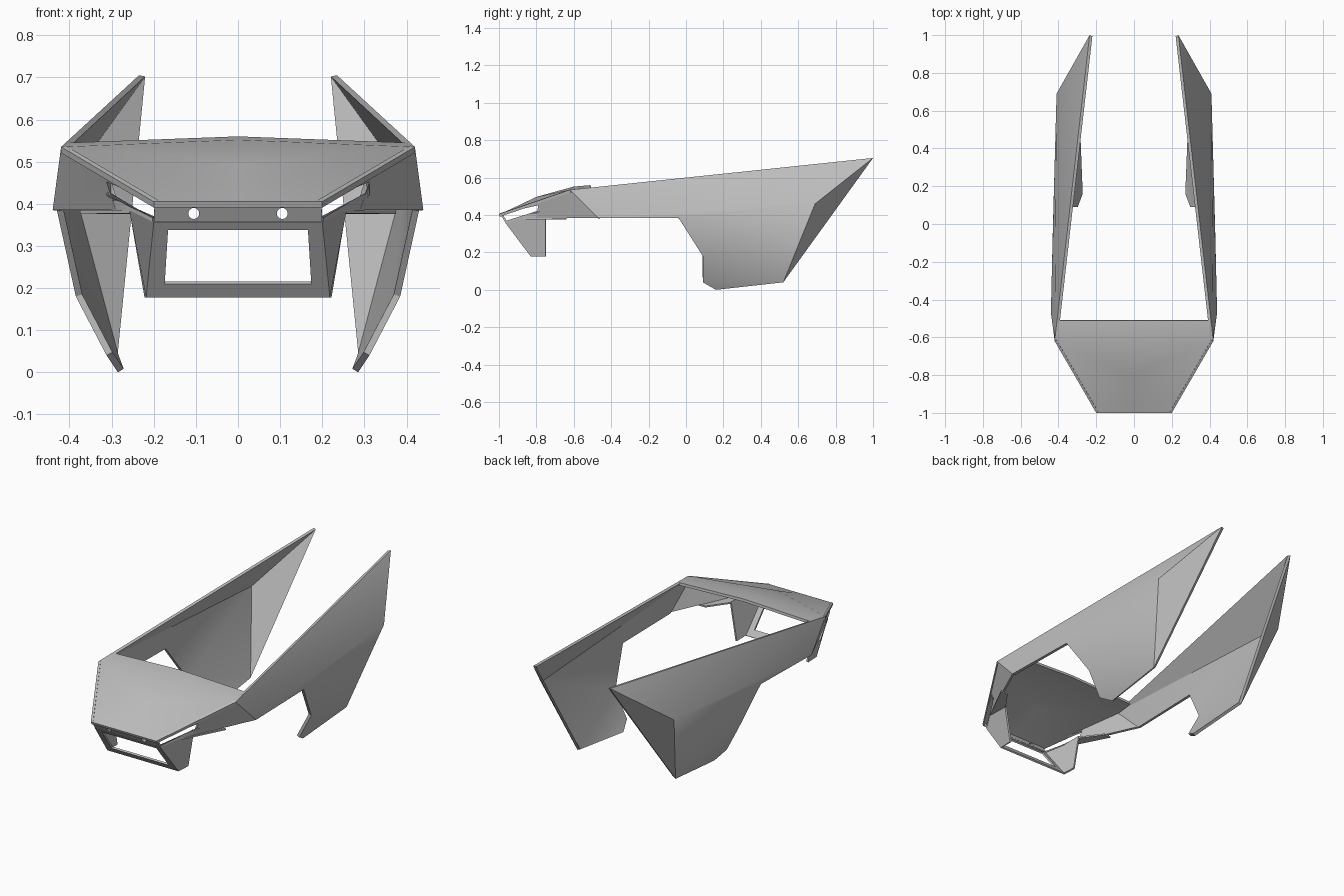
import bpy
import bmesh
from math import radians
from mathutils import Matrix

cube = bpy.data.objects.get("Cube")
if cube:
    bpy.data.objects.remove(cube, do_unlink=True)

# One plain grey for the whole fairing
grey = bpy.data.materials.new("plain_grey")
grey.use_nodes = True
colour = (0.52, 0.52, 0.52, 1)
grey.diffuse_color = colour
for node in grey.node_tree.nodes:
    if node.type == 'BSDF_PRINCIPLED':
        node.inputs["Base Color"].default_value = colour


def shell(name, points, faces, thickness, cutter=None):
    """Left half given as named points; mirrored and thickened inwards."""
    mesh = bpy.data.meshes.new(name)
    keys = list(points)
    mesh.from_pydata([points[k] for k in keys], [],
                     [[keys.index(k) for k in f.split()] for f in faces])
    mesh.materials.append(grey)
    obj = bpy.data.objects.new(name, mesh)
    bpy.context.collection.objects.link(obj)
    mirror = obj.modifiers.new("mirror", 'MIRROR')
    mirror.merge_threshold = 0.0005
    solid = obj.modifiers.new("thickness", 'SOLIDIFY')
    solid.thickness = thickness
    solid.offset = -1
    if cutter:
        cut = obj.modifiers.new("holes", 'BOOLEAN')
        cut.operation = 'DIFFERENCE'
        cut.solver = 'EXACT'
        cut.object = cutter
    bpy.ops.object.select_all(action='DESELECT')
    bpy.context.view_layer.objects.active = obj
    obj.select_set(True)
    bpy.ops.object.convert(target='MESH')
    bpy.ops.object.shade_smooth_by_angle(angle=radians(25))
    return obj


# Shared corners
nose = (0.20, -1.0, 0.405)
shoulder = (0.42, -0.62, 0.535)
belly = (0.44, -0.47, 0.385)
lip_rear = (0.29, -0.80, 0.385)
lip_front = (0.258, -0.87, 0.385)

# Hood
shell("hood", {
    "front": (0, -1.0, 0.405), "nose": nose, "peak": (0, -0.94, 0.43),
    "mid": (0, -0.8, 0.497), "crown": (0, -0.6, 0.552),
    "shoulder": shoulder, "rear": (0.40, -0.51, 0.545),
    "rear_mid": (0, -0.51, 0.56),
}, ["front nose peak", "peak nose shoulder", "peak shoulder mid",
    "mid shoulder crown", "crown shoulder rear rear_mid"], 0.015)

# Nose cheeks with a tapering slot on each side
shell("nose_cheeks", {
    "nose": nose, "shoulder": shoulder, "belly": belly,
    "slot_top": (0.312, -0.79, 0.452), "slot_low": (0.302, -0.785, 0.425),
    "lip_rear": lip_rear, "lip_front": lip_front,
    "lip_tip": (0.203, -0.968, 0.367), "lip_base": (0.203, -0.96, 0.357),
}, ["nose slot_top shoulder", "slot_top slot_low lip_rear",
    "slot_top lip_rear belly shoulder",
    "lip_tip lip_base lip_front slot_low", "lip_front lip_rear slot_low"],
    0.012)

# Long side panels with a downward blade and a folded rear facet
shell("side_panels", {
    "tip": (0.235, 1.0, 0.705), "shoulder": shoulder, "belly": belly,
    "bend": (0.43, -0.04, 0.385), "notch": (0.385, 0.09, 0.18),
    "heel": (0.312, 0.09, 0.04), "toe": (0.285, 0.16, 0.0),
    "corner": (0.30, 0.52, 0.04), "fold": (0.41, 0.69, 0.46),
}, ["tip shoulder fold", "shoulder belly fold", "belly bend fold",
    "bend notch fold", "notch corner fold", "notch heel corner",
    "heel toe corner", "tip fold corner"], 0.016)

# Small inward flanges under the nose
shell("nose_flanges", {
    "front": lip_front, "outer": (0.375, -0.64, 0.384),
    "inner": (0.33, -0.64, 0.384), "back": (0.25, -0.75, 0.384),
}, ["front outer inner back"], 0.008)


# Lower frame with an open window and swept side plates
def slope(x, z):
    return (x, -0.965 + (0.357 - z) * 0.754, z)


shell("lower_frame", {
    "top_mid": slope(0, 0.357), "top": slope(0.20, 0.357),
    "win_top_mid": slope(0, 0.338), "win_top": slope(0.166, 0.338),
    "win_low_mid": slope(0, 0.21), "win_low": slope(0.174, 0.21),
    "low_mid": slope(0, 0.178), "low": slope(0.218, 0.178),
    "back_low": (0.222, -0.75, 0.178), "back_top": (0.257, -0.75, 0.385),
    "lip_front": lip_front,
}, ["win_top_mid win_top top top_mid", "win_top win_low low top",
    "low_mid low win_low win_low_mid", "top low back_low back_top lip_front"],
    0.01)

# Front strip with two round holes
mesh = bpy.data.meshes.new("hole_cutter")
bm = bmesh.new()
for side in (-1, 1):
    place = Matrix.Translation((side * 0.105, -0.975, 0.377)) @ Matrix.Rotation(radians(90), 4, 'X')
    bmesh.ops.create_cone(bm, cap_ends=True, segments=20, radius1=0.013,
                          radius2=0.013, depth=0.12, matrix=place)
bm.to_mesh(mesh)
bm.free()
cutter = bpy.data.objects.new("hole_cutter", mesh)
cutter.hide_render = True
bpy.context.collection.objects.link(cutter)
shell("front_strip", {
    "top_mid": (0, -0.988, 0.397), "top": (0.198, -0.988, 0.397),
    "low": (0.20, -0.964, 0.357), "low_mid": (0, -0.964, 0.357),
}, ["low_mid low top top_mid"], 0.01, cutter)
bpy.data.objects.remove(cutter, do_unlink=True)
